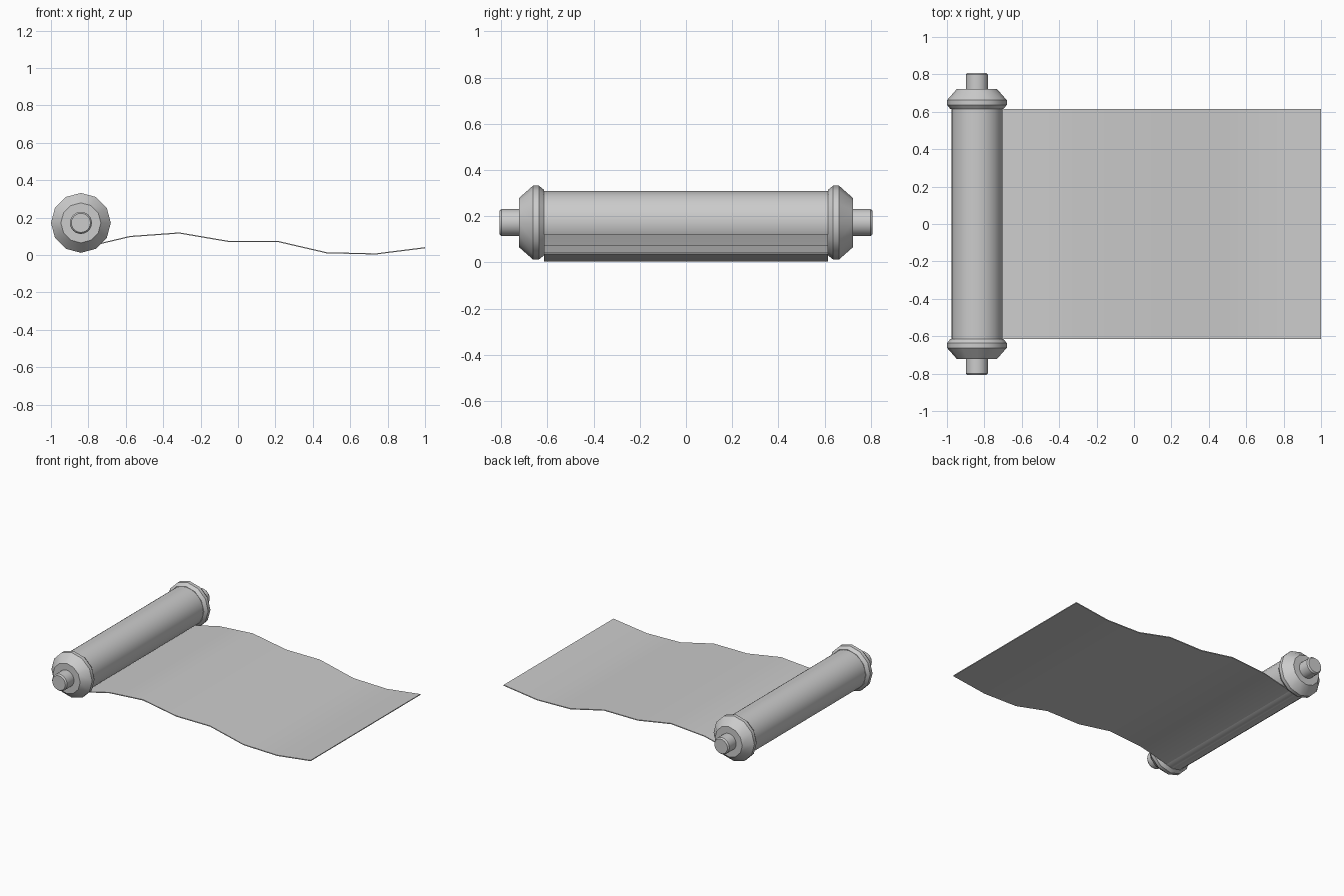
import bpy, bmesh, math

if "Cube" in bpy.data.objects:
    bpy.data.objects.remove(bpy.data.objects["Cube"])

CX, CZ = -0.84, 0.172   # axis of the roll, running along y


def finish(name, bm):
    bmesh.ops.recalc_face_normals(bm, faces=bm.faces)
    mesh = bpy.data.meshes.new(name)
    bm.to_mesh(mesh)
    bm.free()
    ob = bpy.data.objects.new(name, mesh)
    bpy.context.collection.objects.link(ob)
    bpy.ops.object.select_all(action='DESELECT')
    ob.select_set(True)
    bpy.context.view_layer.objects.active = ob
    bpy.ops.object.shade_smooth_by_angle(angle=math.radians(32))
    return ob


def lathe(name, profile, sides):
    """Turn (y, radius) points about the roll axis, closing both ends."""
    bm = bmesh.new()
    rings = []
    for y, r in profile:
        rings.append([bm.verts.new((CX + r * math.cos(2 * math.pi * i / sides), y,
                                    CZ + r * math.sin(2 * math.pi * i / sides)))
                      for i in range(sides)])
    for a, b in zip(rings, rings[1:]):
        for i in range(sides):
            j = (i + 1) % sides
            bm.faces.new((a[i], a[j], b[j], b[i]))
    bm.faces.new(rings[0])
    bm.faces.new(rings[-1])
    return finish(name, bm)


# Rolled-up part of the scroll
lathe("roll", [(-0.62, 0.137), (0.62, 0.137)], 24)

# End caps and rod tips on both ends
cap = [(0.615, 0.142), (0.622, 0.148), (0.637, 0.16), (0.662, 0.16), (0.722, 0.107)]
tip = [(0.715, 0.059), (0.798, 0.059), (0.808, 0.051)]
for side, s in (("front", -1), ("back", 1)):
    lathe(side + "_cap", [(s * y, r) for y, r in cap], 12)
    lathe(side + "_rod_tip", [(s * y, r) for y, r in tip], 24)

# Unrolled wavy sheet, a thin closed strip
heights = [0.037, 0.099, 0.118, 0.073, 0.073, 0.012, 0.006, 0.039]
T, W = 0.003, 0.615
step = (1 - CX) / (len(heights) - 1)
bm = bmesh.new()
sections = []
for i, z in enumerate(heights):
    x = CX + i * step
    sections.append([bm.verts.new((x, y, z + dz)) for y, dz in
                     ((-W, -T), (W, -T), (W, T), (-W, T))])
for a, b in zip(sections, sections[1:]):
    for i in range(4):
        j = (i + 1) % 4
        bm.faces.new((a[i], a[j], b[j], b[i]))
bm.faces.new(sections[0])
bm.faces.new(sections[-1])
finish("sheet", bm)
